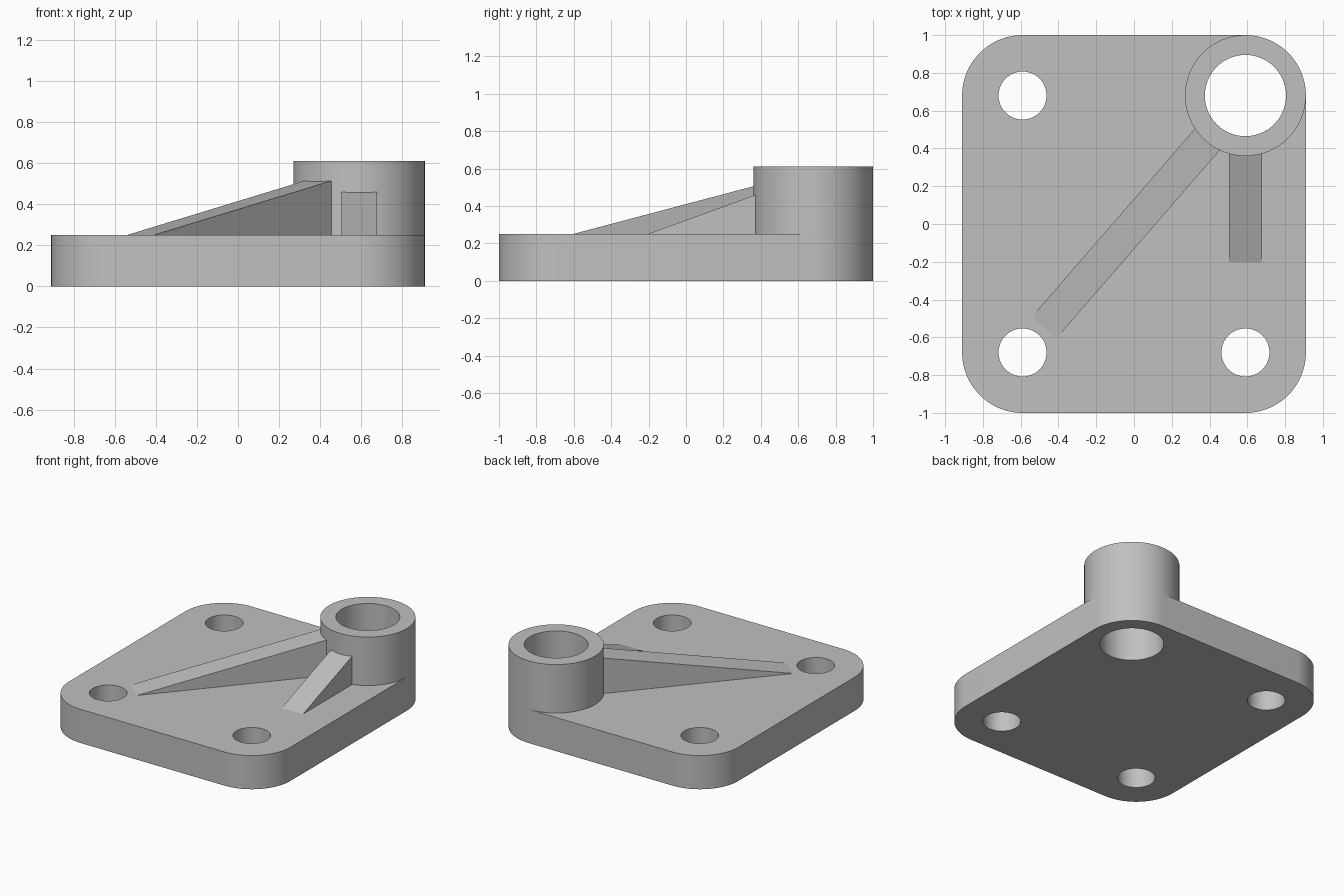
import bpy, bmesh, math
from mathutils import Vector, Matrix

if "Cube" in bpy.data.objects:
    bpy.data.objects.remove(bpy.data.objects["Cube"], do_unlink=True)

HALF_X, HALF_Y, PLATE_TOP, BOSS_TOP = 0.91, 1.0, 0.25, 0.61
CORNER_R, BORE_R, HOLE_R = 0.32, 0.215, 0.127
CX, CY = HALF_X - CORNER_R, HALF_Y - CORNER_R
SEGMENTS = 96

grey = bpy.data.materials.new("plain grey")
grey.use_nodes = True
grey.diffuse_color = (0.53, 0.53, 0.53, 1)
grey.node_tree.nodes["Principled BSDF"].inputs["Base Color"].default_value = grey.diffuse_color


def prism(name, outline, depth):
    """Extrude a closed outline of 3D points along a vector."""
    bm = bmesh.new()
    face = bm.faces.new([bm.verts.new(p) for p in outline])
    extruded = bmesh.ops.extrude_face_region(bm, geom=[face], use_keep_orig=True)["geom"]
    verts = [v for v in extruded if isinstance(v, bmesh.types.BMVert)]
    bmesh.ops.translate(bm, verts=verts, vec=depth)
    bmesh.ops.recalc_face_normals(bm, faces=bm.faces)
    mesh = bpy.data.meshes.new(name)
    bm.to_mesh(mesh)
    bm.free()
    obj = bpy.data.objects.new(name, mesh)
    bpy.context.collection.objects.link(obj)
    mesh.materials.append(grey)
    return obj


def arc(x, y, z, radius, start, sweep, count):
    angles = [start + sweep * i / count for i in range(count + 1)]
    return [Vector((x + radius * math.cos(a), y + radius * math.sin(a), z)) for a in angles]


def cylinder(name, x, y, radius, bottom, top):
    ring = arc(x, y, bottom, radius, 0, math.tau, SEGMENTS)[:-1]
    return prism(name, ring, (0, 0, top - bottom))


def cut(target, cutter):
    cutter.hide_render = True
    mod = target.modifiers.new("hole", 'BOOLEAN')
    mod.operation, mod.solver, mod.object = 'DIFFERENCE', 'EXACT', cutter
    bpy.context.view_layer.objects.active = target
    bpy.ops.object.modifier_apply(modifier=mod.name)


def rib(name, direction, foot, slope, width=0.174):
    """Sloping rib running outward from the boss, ending inside its wall."""
    out = Vector((*direction, 0)).normalized()
    side = out.cross(Vector((0, 0, 1)))
    inner, base = 0.26, PLATE_TOP - 0.01
    profile = [(inner, base), (foot, base), (foot, PLATE_TOP),
               (inner, PLATE_TOP + slope * (foot - inner))]
    start = Vector((CX, CY, 0)) - side * width / 2
    return prism(name, [start + out * d + Vector((0, 0, z)) for d, z in profile], side * width)


# Base plate with rounded corners
outline = []
for i, (sx, sy) in enumerate([(1, 1), (-1, 1), (-1, -1), (1, -1)]):
    outline += arc(sx * CX, sy * CY, 0, CORNER_R, i * math.pi / 2, math.pi / 2, SEGMENTS // 4)
plate = prism("base_plate", outline, (0, 0, PLATE_TOP))

# Raised boss flush with the back left corner
boss = cylinder("boss", CX, CY, CORNER_R, PLATE_TOP, BOSS_TOP)

# Bore and three mounting holes
bore = cylinder("bore_cutter", CX, CY, BORE_R, -0.1, BOSS_TOP + 0.1)
cutters = [bore]
for sx, sy in [(-1, 1), (-1, -1), (1, -1)]:
    cutters.append(cylinder("hole_cutter", sx * CX, sy * CY, HOLE_R, -0.1, PLATE_TOP + 0.1))
for cutter in cutters:
    cut(plate, cutter)
cut(boss, bore)
for cutter in cutters:
    bpy.data.objects.remove(cutter, do_unlink=True)

# Long diagonal rib and short front rib
long_rib = rib("diagonal_rib", (-CX, -CY), 1.624, 0.2)
short_rib = rib("front_rib", (0, -1), 0.885, 0.364)

# Smooth round walls, sharp edges
bpy.ops.object.select_all(action='DESELECT')
for obj in (plate, boss, long_rib, short_rib):
    obj.select_set(True)
bpy.context.view_layer.objects.active = plate
bpy.ops.object.shade_smooth_by_angle(angle=math.radians(30))
